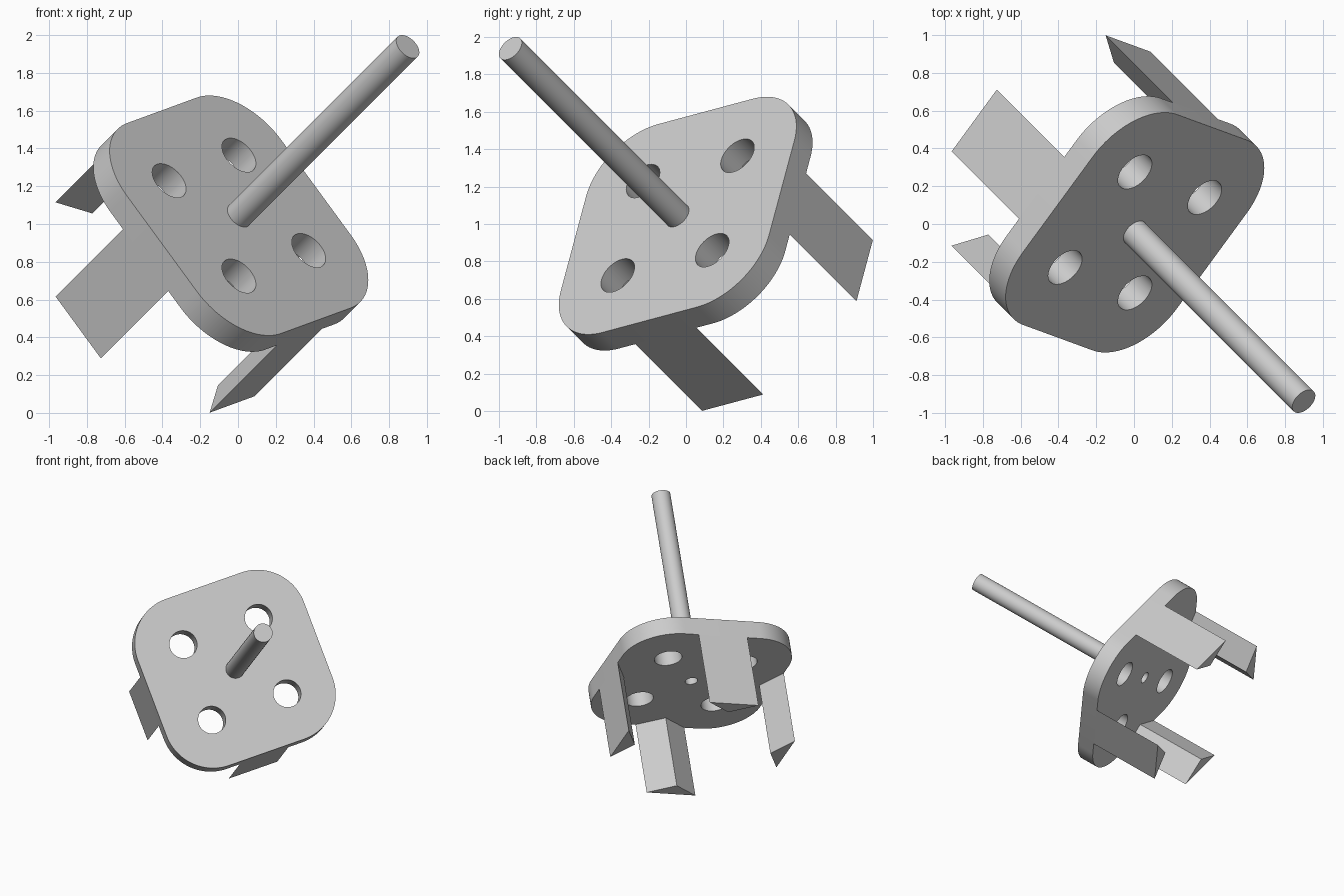
import bpy
import bmesh
from math import cos, sin, pi, radians
from mathutils import Matrix, Vector

cube = bpy.data.objects.get("Cube")
if cube:
    bpy.data.objects.remove(cube, do_unlink=True)

# Single grey material
grey = bpy.data.materials.new("plain grey")
grey.use_nodes = True
GREY = (0.6, 0.6, 0.6, 1)
grey.diffuse_color = GREY
grey.node_tree.nodes["Principled BSDF"].inputs["Base Color"].default_value = GREY

# Tilted frame: local z is the rod axis, local z = 0 is the plate's front face
normal = Vector((1, -1, 1)).normalized()
u = Vector((0, 1, 1)).normalized()
v = Vector((2, 1, -1)).normalized()
p = (u + v).normalized()
q = normal.cross(p)
FRAME = Matrix((p, q, normal)).transposed().to_4x4()
FRAME.translation = (0.005, -0.045, 1.045)

THICK = 0.15
CORNER = 0.32      # corner arc centres, shared with the holes
ROUND = 0.386
HALF = CORNER + ROUND


def prism(name, outline, z0, z1):
    """Extrude a closed 2D outline from z0 to z1 in the tilted frame."""
    bm = bmesh.new()
    face = bm.faces.new([bm.verts.new((x, y, z0)) for x, y in outline])
    top = bmesh.ops.extrude_face_region(bm, geom=[face])["geom"]
    verts = [g for g in top if isinstance(g, bmesh.types.BMVert)]
    bmesh.ops.translate(bm, verts=verts, vec=(0, 0, z1 - z0))
    bmesh.ops.recalc_face_normals(bm, faces=bm.faces)
    mesh = bpy.data.meshes.new(name)
    bm.to_mesh(mesh)
    bm.free()
    mesh.materials.append(grey)
    obj = bpy.data.objects.new(name, mesh)
    bpy.context.collection.objects.link(obj)
    obj.matrix_world = FRAME
    return obj


def arc(cx, cy, r, start, sweep, n):
    return [(cx + r * cos(start + sweep * i / n), cy + r * sin(start + sweep * i / n))
            for i in range(n)]


def circle(cx, cy, r, n=48):
    return arc(cx, cy, r, 0, 2 * pi, n)


def activate(obj):
    bpy.ops.object.select_all(action='DESELECT')
    obj.select_set(True)
    bpy.context.view_layer.objects.active = obj


def smooth(obj):
    activate(obj)
    bpy.ops.object.shade_smooth_by_angle(angle=radians(30))


# Rounded square plate
outline = []
for k in range(4):
    a = pi / 4 + k * pi / 2
    cx, cy = CORNER * 2 ** 0.5 * cos(a), CORNER * 2 ** 0.5 * sin(a)
    outline += arc(cx, cy, ROUND, k * pi / 2, pi / 2, 24)
    outline.append((cx + ROUND * cos(a + pi / 4), cy + ROUND * sin(a + pi / 4)))
plate = prism("plate", outline, -THICK, 0)

# Four large holes and the small centre hole
holes = [(sx * CORNER, sy * CORNER, 0.11) for sx in (-1, 1) for sy in (-1, 1)]
holes.append((0, 0, 0.05))
bpy.context.view_layer.update()
for x, y, r in holes:
    cutter = prism("hole_cutter", circle(x, y, r), -THICK - 0.1, 0.1)
    cutter.hide_render = True
    bpy.context.view_layer.update()
    activate(plate)
    cut = plate.modifiers.new("hole", 'BOOLEAN')
    cut.operation = 'DIFFERENCE'
    cut.solver = 'EXACT'
    cut.object = cutter
    bpy.ops.object.modifier_apply(modifier=cut.name)
    bpy.data.objects.remove(cutter, do_unlink=True)
smooth(plate)

# Rod standing on the front face
rod = prism("rod", circle(0, 0, 0.075), 0, 1.548)
smooth(rod)

# Triangular legs behind the plate, flush with the middle of each side
for k in range(4):
    turn = Matrix.Rotation(k * pi / 2, 2)
    triangle = [turn @ Vector(c) for c in ((HALF, 0.207), (HALF - 0.13, 0), (HALF, -0.207))]
    prism(f"leg_{k + 1}", triangle, -0.768, -THICK)
